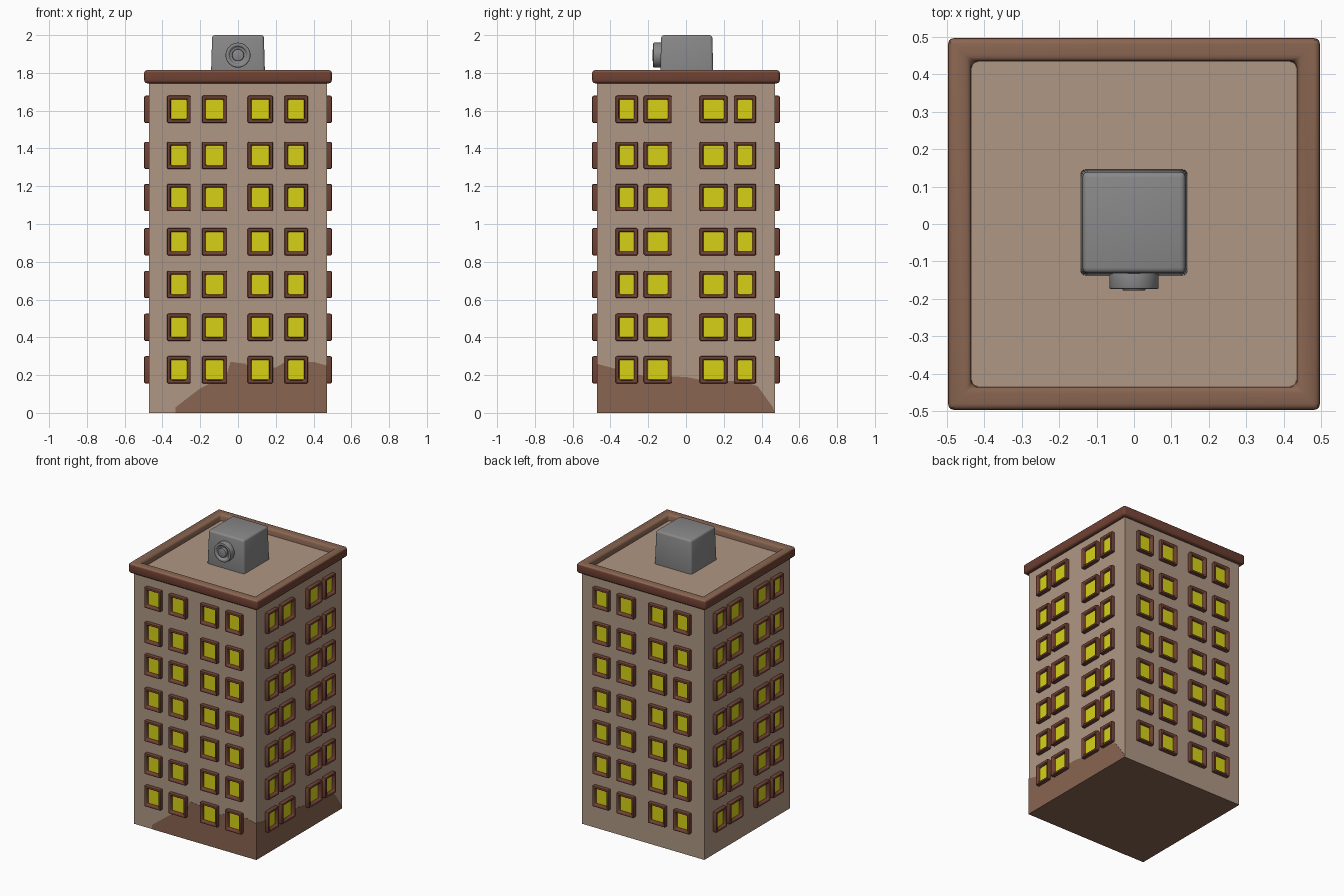
import bpy, bmesh, math
from mathutils import Matrix, Vector

if "Cube" in bpy.data.objects:
    bpy.data.objects.remove(bpy.data.objects["Cube"])


def material(name, rgb):
    m = bpy.data.materials.new(name)
    m.diffuse_color = (*rgb, 1)
    m.use_nodes = True
    m.node_tree.nodes["Principled BSDF"].inputs["Base Color"].default_value = m.diffuse_color
    return m


WALL = material("beige_wall", (0.43, 0.31, 0.23))
BROWN = material("medium_brown", (0.25, 0.13, 0.082))
RED = material("dark_red_brown", (0.16, 0.053, 0.034))
YELLOW = material("window_yellow", (0.68, 0.64, 0.008))
GREY = material("vent_grey", (0.25, 0.25, 0.25))


def finish(bm, name, mats, bevel=0.0, segments=3, keep_sharp=-1):
    """Round the hard edges, make the object and shade it."""
    bm.normal_update()
    if bevel:
        edges = [e for e in bm.edges if e.calc_face_angle(0) > 0.6
                 and all(f.material_index != keep_sharp for f in e.link_faces)]
        bmesh.ops.bevel(bm, geom=edges, offset=bevel, segments=segments,
                        profile=0.5, affect='EDGES', clamp_overlap=True, material=-1)
    mesh = bpy.data.meshes.new(name)
    bm.to_mesh(mesh)
    bm.free()
    for m in mats:
        mesh.materials.append(m)
    ob = bpy.data.objects.new(name, mesh)
    bpy.context.collection.objects.link(ob)
    return ob


def add_box(bm, lo, hi):
    lo, hi = Vector(lo), Vector(hi)
    mat = Matrix.Translation((lo + hi) / 2) @ Matrix.Diagonal((*(hi - lo), 1))
    verts = bmesh.ops.create_cube(bm, size=1, matrix=mat)["verts"]
    return list({f for v in verts for f in v.link_faces})


def recess(bm, face, rim, depth, taper):
    """Inset a face and push it in; returns the rim and wall faces."""
    bm.normal_update()
    ring = bmesh.ops.inset_individual(bm, faces=[face], thickness=rim, use_even_offset=True)["faces"]
    bm.normal_update()
    walls = bmesh.ops.inset_individual(bm, faces=[face], thickness=taper,
                                       depth=-depth, use_even_offset=True)["faces"]
    return [f for f in list(ring) + list(walls) if f is not face]


# Tower body, brown underneath
bm = bmesh.new()
for f in add_box(bm, (-0.47, -0.47, 0), (0.47, 0.47, 1.76)):
    f.material_index = 1 if f.calc_center_median().z < 0.01 else 0
finish(bm, "tower_body", [WALL, BROWN])


# Painted brown patches at the foot of the front and right walls
def patch(name, outline, turn):
    bm = bmesh.new()
    face = bm.faces.new([bm.verts.new((u, -0.4715, z)) for u, z in outline])
    new = bmesh.ops.extrude_face_region(bm, geom=[face])["geom"]
    bmesh.ops.translate(bm, vec=(0, 0.003, 0),
                        verts=[g for g in new if isinstance(g, bmesh.types.BMVert)])
    bmesh.ops.recalc_face_normals(bm, faces=bm.faces)
    bm.transform(Matrix.Rotation(turn, 4, 'Z'))
    finish(bm, name, [BROWN])


patch("front_base_patch", [(-0.33, 0), (0.4715, 0), (0.4715, 0.25), (0.4, 0.27), (0.25, 0.27),
                           (0.2, 0.24), (0.06, 0.24), (0.04, 0.26), (-0.04, 0.27),
                           (-0.06, 0.2), (-0.2, 0.13), (-0.33, 0.03)], 0)
patch("right_base_patch", [(-0.4715, 0), (0.47, 0), (0.46, 0.03), (0.38, 0.14), (0.3, 0.17),
                           (0.1, 0.17), (0.0, 0.19), (-0.25, 0.2), (-0.4715, 0.26)], math.pi / 2)

# Cornice with a sunken roof floor
bm = bmesh.new()
faces = add_box(bm, (-0.497, -0.497, 1.745), (0.497, 0.497, 1.815))
roof = max(faces, key=lambda f: f.calc_center_median().z)
for f in recess(bm, roof, 0.06, 0.045, 0.003):
    f.material_index = 1
roof.material_index = 2
finish(bm, "cornice_and_roof", [RED, BROWN, WALL], 0.016, 3, keep_sharp=2)

# Windows: (centre, width) columns for each pair of walls, seven floors
FLOORS = [0.228, 0.453, 0.68, 0.906, 1.14, 1.363, 1.607]
FRONT = [(-0.313, 0.125), (-0.124, 0.134), (0.118, 0.134), (0.308, 0.125)]
SIDE = [(-0.314, 0.118), (-0.15, 0.148), (0.146, 0.148), (0.312, 0.118)]
for i, (side, columns) in enumerate([("front", FRONT), ("right", SIDE),
                                     ("back", FRONT), ("left", SIDE)]):
    bm = bmesh.new()
    for z in FLOORS:
        for u, w in columns:
            faces = add_box(bm, (u - w / 2, -0.497, z - 0.072), (u + w / 2, -0.45, z + 0.072))
            pane = min(faces, key=lambda f: f.calc_center_median().y)
            recess(bm, pane, 0.016, 0.022, 0.004)
            pane.material_index = 1
    bm.transform(Matrix.Rotation(i * math.pi / 2, 4, 'Z'))
    finish(bm, side + "_windows", [RED, YELLOW], 0.007, 2, keep_sharp=1)

# Rooftop vent box, slightly wider at the foot
bm = bmesh.new()
add_box(bm, (-0.144, -0.138, 1.75), (0.144, 0.146, 2.0))
for v in bm.verts:
    if v.co.z > 1.9:
        v.co.x *= 0.95
        v.co.y = 0.004 + (v.co.y - 0.004) * 0.95
finish(bm, "vent_box", [GREY], 0.014, 3)


# Round fan housing with a hub on the front of the vent box
def disc(bm, radius, y0, y1):
    mat = Matrix.Translation((0, (y0 + y1) / 2, 1.894)) @ Matrix.Rotation(math.pi / 2, 4, 'X')
    verts = bmesh.ops.create_cone(bm, cap_ends=True, segments=32, radius1=radius,
                                  radius2=radius, depth=y1 - y0, matrix=mat)["verts"]
    return min({f for v in verts for f in v.link_faces}, key=lambda f: f.calc_center_median().y)


bm = bmesh.new()
recess(bm, disc(bm, 0.066, -0.174, -0.11), 0.018, 0.016, 0.004)
disc(bm, 0.032, -0.178, -0.12)
finish(bm, "vent_fan", [GREY], 0.005, 2)

# Smooth shading with sharp edges kept
for ob in bpy.context.collection.objects:
    ob.select_set(True)
    bpy.context.view_layer.objects.active = ob
bpy.ops.object.shade_smooth_by_angle(angle=math.radians(40))
